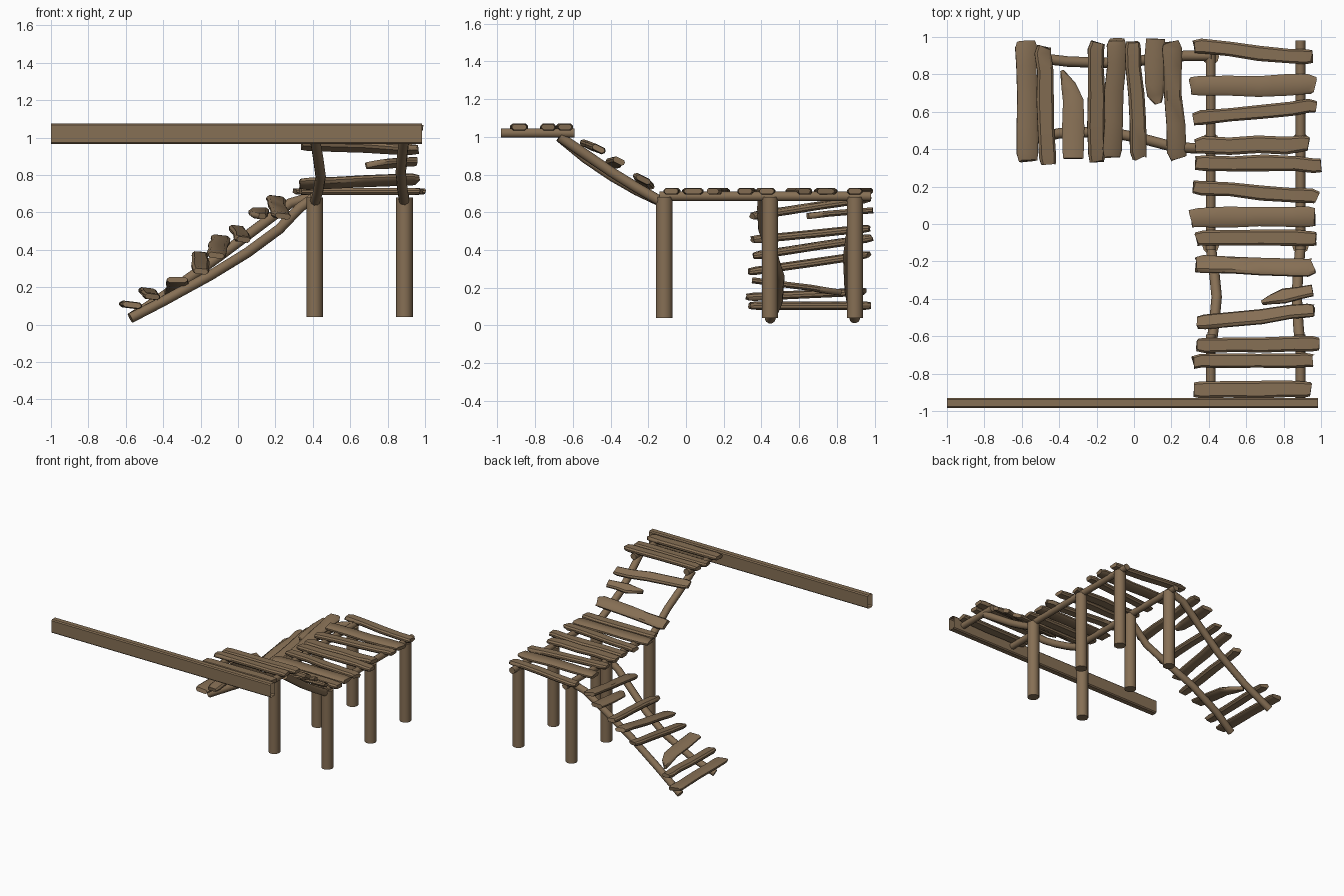
import bpy, bmesh, math, random
from mathutils import Vector

if "Cube" in bpy.data.objects:
    bpy.data.objects.remove(bpy.data.objects["Cube"])

random.seed(4)
wood = bpy.data.materials.new("weathered brown wood")
wood.diffuse_color = (0.24, 0.16, 0.09, 1)
wood.use_nodes = True
wood.node_tree.nodes["Principled BSDF"].inputs["Base Color"].default_value = wood.diffuse_color

ROUND = [(math.cos(2 * math.pi * i / 10), math.sin(2 * math.pi * i / 10)) for i in range(10)]
SLAB = [(1, -.35), (1, .35), (.72, 1), (-.72, 1), (-1, .35), (-1, -.35), (-.72, -1), (.72, -1)]
BEAM = [(1, -.85), (1, .85), (.7, 1), (-.7, 1), (-1, .85), (-1, -.85), (-.7, -1), (.7, -1)]


def sweep(name, pts, sizes, profile, up=(0, 0, 1), caps=True, jag=0.0):
    """Sweep a profile along points; sizes are (half width, half height) per point."""
    pts = [Vector(p) for p in pts]
    bm = bmesh.new()
    rings = []
    n = len(pts)
    for i, p in enumerate(pts):
        t = (pts[min(i + 1, n - 1)] - pts[max(i - 1, 0)]).normalized()
        side = t.cross(Vector(up)).normalized()
        nor = side.cross(t)
        w, h = sizes[i]
        j = jag if i in (0, n - 1) else 0
        rings.append([bm.verts.new(p + side * w * a + nor * h * b + t * random.uniform(-j, j))
                      for a, b in profile])
    k = len(profile)
    for r0, r1 in zip(rings, rings[1:]):
        for i in range(k):
            bm.faces.new((r0[i], r0[(i + 1) % k], r1[(i + 1) % k], r1[i]))
    if caps:
        bm.faces.new(rings[0][::-1])
        bm.faces.new(rings[-1])
    bmesh.ops.recalc_face_normals(bm, faces=bm.faces)
    me = bpy.data.meshes.new(name)
    bm.to_mesh(me)
    bm.free()
    me.materials.append(wood)
    ob = bpy.data.objects.new(name, me)
    bpy.context.collection.objects.link(ob)
    bpy.ops.object.select_all(action='DESELECT')
    ob.select_set(True)
    bpy.context.view_layer.objects.active = ob
    bpy.ops.object.shade_smooth_by_angle(angle=math.radians(40))
    return ob


def pole(name, pts, r, up=(0, 0, 1)):
    sweep(name, pts, [(r, r)] * len(pts), ROUND, up)


def plank(name, a, b, width, up=(0, 0, 1), h=.018):
    a, b = Vector(a), Vector(b)
    side = (b - a).cross(Vector(up)).normalized()
    pts, sizes = [], []
    for f in (0, .06, .3, .55, .8, .95, 1):
        pts.append(a.lerp(b, f) + side * random.uniform(-.006, .006))
        s = .85 if f in (0, 1) else random.uniform(.92, 1.06)
        sizes.append((width / 2 * s, h * (.8 if f in (0, 1) else 1)))
    sweep(name, pts, sizes, SLAB, up, jag=.008)


def broken(name, pts, widths, up=(0, 0, 1)):
    sweep(name, pts, [(w / 2, .016) for w in widths], SLAB, up)


# long hollow beam at the front
sweep("long_beam", [(-1, -.957, 1.02), (0, -.957, 1.02), (.985, -.957, 1.02)],
      [(.0275, .055)] * 3, BEAM, caps=False)

# posts and deck rails on both sides
for x, lab, bow in ((.41, "left", .032), (.89, "right", -.02)):
    for i, y in enumerate((-.115, .445, .895)):
        pole(f"{lab}_post_{i + 1}", [(x, y, .04), (x, y, .68)], .045, (0, 1, 0))
    pole(f"{lab}_lower_rail", [(x, -.14, .685), (x, .98, .685)], .026)
    pole(f"{lab}_upper_rail", [(x, -.98, 1.02), (x, -.59, 1.02)], .026)
    sag = .02 if lab == "left" else .0
    pole(f"{lab}_slope_rail", [(x, -.67, 1.0), (x + bow * .6, -.53, .905 - sag),
                               (x + bow, -.39, .81 - sag), (x + bow * .6, -.26, .73 - sag * .7),
                               (x, -.12, .65)], .028)

# ramp rails, front one sagging more
pole("ramp_front_rail", [(-.575, .445, .035), (-.4, .485, .125), (-.15, .495, .262),
                         (.05, .455, .385), (.22, .41, .51), (.33, .405, .625), (.42, .41, .69)], .028)
pole("ramp_back_rail", [(-.575, .895, .035), (-.35, .868, .185), (-.1, .86, .365),
                        (.1, .88, .515), (.28, .9, .65), (.42, .9, .69)], .028)

# walkway planks: left x, left y, right x, right y, width, left z, right z
FLAT, TOP = .712, 1.052
deck = [(.32, .95, .95, .89, .08, FLAT, FLAT), (.30, .735, .965, .745, .11, FLAT, FLAT),
        (.32, .565, .97, .63, .075, FLAT, FLAT), (.33, .42, .935, .425, .09, FLAT, FLAT),
        (.33, .33, .995, .315, .085, FLAT, FLAT), (.32, .20, .98, .145, .08, FLAT, FLAT),
        (.305, .03, .965, .04, .11, FLAT, FLAT), (.335, -.08, .975, -.075, .085, FLAT, FLAT),
        (.34, -.65, .985, -.645, .08, TOP, TOP), (.32, -.735, .955, -.73, .08, TOP, TOP),
        (.32, -.89, .945, -.885, .09, TOP, TOP)]
for i, (xa, ya, xb, yb, w, za, zb) in enumerate(deck):
    plank(f"deck_plank_{i + 1}", (xa, ya, za), (xb, yb, zb), w)

# slope planks, leaning with the slope
lean = (0, .5, 1)
plank("slope_plank_1", (.33, -.215, .752), (.96, -.23, .775), .1, lean)
plank("slope_plank_2", (.34, -.53, .96), (.96, -.46, .935), .08, lean)
broken("slope_broken_plank", [(.685, -.422, .85), (.73, -.405, .855), (.80, -.385, .86),
                              (.88, -.37, .868), (.955, -.355, .872)], [.02, .05, .085, .07, .065], lean)

# ramp planks: near x, near y, far x, far y, width, near z, far z
ramp = [(-.565, .34, -.575, .975, .115, .105, .105), (-.46, .32, -.485, .945, .09, .15, .18),
        (-.2, .335, -.2, .965, .09, .285, .375), (-.12, .36, -.09, .985, .1, .37, .465),
        (.025, .35, -.005, .97, .085, .455, .515), (.235, .35, .195, .97, .1, .58, .675)]
for i, (xa, ya, xb, yb, w, za, zb) in enumerate(ramp):
    plank(f"ramp_plank_{i + 1}", (xa, ya, za), (xb, yb, zb), w, (.12, 0, 1))
broken("ramp_broken_plank_low", [(-.325, .35, .24), (-.325, .5, .22), (-.325, .66, .2),
                                 (-.35, .74, .185), (-.385, .82, .175)], [.11, .12, .11, .08, .02])
broken("ramp_broken_plank_high", [(.13, .645, .58), (.115, .69, .585), (.11, .75, .592),
                                  (.11, .88, .603), (.115, .99, .61)], [.04, .09, .1, .11, .1])
